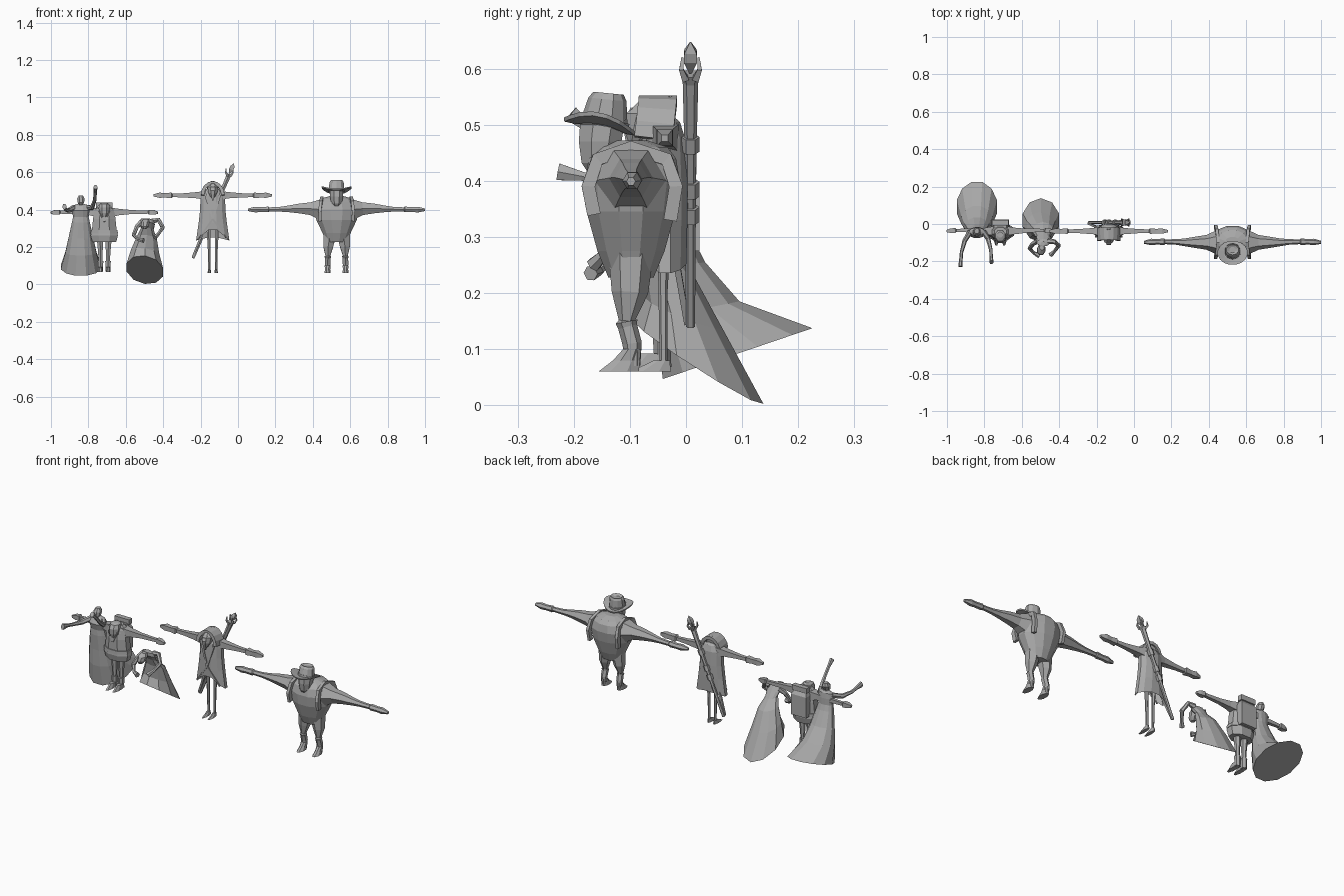
import bpy, bmesh, math
from mathutils import Vector as V

grey = bpy.data.materials.new("clay grey")
grey.diffuse_color = (0.4, 0.4, 0.4, 1)


def loft(name, rings, cap=(True, True)):
    """Skin a list of vertex rings into one flat-shaded object."""
    bm = bmesh.new()
    rs = [[bm.verts.new(p) for p in r] for r in rings]
    n = len(rs[0])
    for a, b in zip(rs, rs[1:]):
        for i in range(n):
            bm.faces.new((a[i], a[(i + 1) % n], b[(i + 1) % n], b[i]))
    if cap[0]:
        bm.faces.new(rs[0][::-1])
    if cap[1]:
        bm.faces.new(rs[-1])
    bmesh.ops.recalc_face_normals(bm, faces=bm.faces)
    me = bpy.data.meshes.new(name)
    bm.to_mesh(me)
    bm.free()
    me.materials.append(grey)
    ob = bpy.data.objects.new(name, me)
    bpy.context.collection.objects.link(ob)
    return ob


def stack(name, rows, n=8, cap=(True, True), sx=0):
    """Rows (x, y, z, rx, ry[, slope along y]) from bottom to top."""
    rings = []
    for x, y, z, rx, ry, *s in rows:
        k = s[0] if s else 0
        ring = []
        for i in range(n):
            a = 2 * math.pi * (i + 0.5) / n
            f = 1 / math.cos(math.pi / n) if n < 9 else 1
            dx, dy = rx * math.cos(a) * f, ry * math.sin(a) * f
            ring.append((x + dx, y + dy, z + k * dy + (sx * dx if k else 0)))
        rings.append(ring)
    return loft(name, rings, cap)


def tube(name, pts, n=4):
    """Points (x, y, z, r[, r2]); square by default, r is half the side."""
    ps = [V(p[:3]) for p in pts]
    ax = ps[-1] - ps[0]
    ref = V((0, 1, 0)) if abs(ax.y) < 0.75 * ax.length else V((1, 0, 0))
    f = 1 / math.cos(math.pi / n)
    rings = []
    for i, p in enumerate(pts):
        d = (ps[min(i + 1, len(ps) - 1)] - ps[max(i - 1, 0)]).normalized()
        u = d.cross(ref).normalized()
        v = d.cross(u)
        r, r2 = p[3], p[4] if len(p) > 4 else p[3]
        ang = [2 * math.pi * (k + 0.5) / n for k in range(n)]
        rings.append([ps[i] + u * r * f * math.cos(a) + v * r2 * f * math.sin(a) for a in ang])
    return loft(name, rings)


def box(name, c, s):
    x, y, z = c
    return stack(name, [(x, y, z - s[2] / 2, s[0] / 2, s[1] / 2), (x, y, z + s[2] / 2, s[0] / 2, s[1] / 2)], 4)


def both(name, x, pts, n=4):
    """Mirrored pair of limbs; x in the points is the offset from the centre."""
    for s, side in ((-1, "right"), (1, "left")):
        tube(f"{side}_{name}", [(x + s * p[0], *p[1:]) for p in pts], n)


# ---- tall dancer: trailing gown, arms held forward
X = -0.84
stack("tall_dancer_gown", [
    (X, .092, .092, .111, .138, .34), (X, .02, .17, .086, .078, .2), (X, -.012, .25, .068, .048, .1),
    (X, -.035, .33, .05, .031), (X, -.04, .36, .043, .025), (X, -.046, .395, .049, .03),
    (X, -.04, .423, .042, .02), (X, -.04, .432, .013, .012), (X, -.042, .445, .011, .011)], 12)
stack("tall_dancer_head", [
    (X, -.052, .425, .009, .009), (X, -.048, .437, .017, .02), (X, -.042, .458, .02, .024), (X, -.038, .475, .012, .014)])
tube("tall_dancer_low_arm", [(X - .035, -.04, .412, .013), (X - .065, -.09, .395, .011),
     (X - .082, -.15, .40, .008), (X - .085, -.185, .408, .008), (X - .088, -.228, .416, .015, .01)], 6)
tube("tall_dancer_raised_arm", [(X + .035, -.04, .412, .013), (X + .06, -.08, .41, .011),
     (X + .075, -.14, .455, .008), (X + .076, -.175, .495, .008), (X + .078, -.205, .52, .014, .01)], 6)

# ---- bowing dancer: tilted skirt, bent torso, curled arms
stack("bowing_dancer_gown", [
    (-.498, .02, .078, .102, .118, -.64), (-.497, -.005, .165, .08, .07, -.4), (-.487, -.035, .25, .055, .046, -.3),
    (-.485, -.067, .295, .035, .03, -.3), (-.485, -.09, .325, .042, .03, -.3),
    (-.485, -.1, .347, .034, .02, -.2), (-.487, -.105, .353, .012, .012)], 10, sx=-.13)
stack("bowing_dancer_head", [(-.5, -.148, .295, .01, .012), (-.498, -.145, .31, .02, .022),
      (-.495, -.135, .333, .022, .025), (-.492, -.125, .35, .012, .014)])
tube("bowing_dancer_left_arm", [(-.46, -.09, .338, .014), (-.425, -.095, .345, .011), (-.402, -.115, .305, .01),
     (-.425, -.145, .27, .008), (-.445, -.165, .25, .012)], 6)
tube("bowing_dancer_right_arm", [(-.515, -.09, .335, .014), (-.54, -.105, .31, .011), (-.558, -.13, .265, .01),
     (-.535, -.155, .24, .008), (-.505, -.17, .235, .012)], 6)

# ---- short traveller: tunic, hood, pack, outstretched arms
X, Y = -.715, -.042
stack("traveller_tunic", [(X, Y, .228, .064, .04), (X, Y, .262, .073, .048), (X, Y, .29, .066, .045),
      (X, Y, .35, .06, .045), (X, Y, .40, .053, .036), (X, Y, .422, .032, .024)])
stack("traveller_belt", [(X, Y, .272, .073, .05), (X, Y, .29, .071, .049)])
stack("traveller_head", [(X, Y - .04, .36, .014, .012), (X, Y - .03, .382, .028, .028), (X, Y - .025, .41, .03, .034),
      (X, Y - .02, .43, .026, .028), (X, Y - .015, .437, .014, .014)])
stack("traveller_collar", [(X, Y - .008, .385, .04, .044), (X, Y - .005, .41, .035, .033)])
tube("traveller_scarf", [(X, Y - .035, .39, .03, .012), (X, Y - .047, .335, .004, .004)])
stack("traveller_pack", [(X, .002, .275, .046, .022), (X, .002, .39, .046, .022), (X, -.008, .418, .034, .014)], 4)
box("traveller_bedroll", (X, .005, .425), (.09, .028, .028))
both("traveller_arm", X, [(.03, Y + .005, .385, .026), (.08, Y + .005, .387, .017), (.14, Y + .006, .387, .011),
     (.2, Y + .008, .386, .009), (.235, Y + .008, .386, .008), (.24, Y + .008, .386, .013),
     (.265, Y + .006, .385, .012), (.286, Y + .004, .383, .006)])
both("traveller_leg", X, [(.022, Y, .25, .018), (.021, Y, .17, .012), (.02, Y, .125, .01), (.02, Y, .124, .015),
     (.02, Y, .085, .013), (.02, Y, .068, .014)], 6)
for s in (-1, 1):
    stack("traveller_boot", [(X + s * .021, Y - .03, .066, .013, .042), (X + s * .021, Y - .016, .092, .011, .024)])

# ---- tall wanderer: long coat, peaked hood, staff on the back
X, Y = -.135, -.038
coat = stack("wanderer_coat", [(X, Y, .235, .092, .04), (X, Y, .33, .078, .042), (X, Y, .40, .07, .042),
             (X, Y, .475, .068, .038), (X, Y, .505, .045, .028), (X, Y, .515, .018, .016)], 12, (False, True))
for v in coat.data.vertices:          # notched hem, higher in the middle
    if v.co.z < .24:
        v.co.z += .075 * (1 - abs(v.co.x - X) / .09) * (1 if v.co.y < Y else .3)
for s in (-1, 1):                     # lapels meeting at the waist
    tube("wanderer_lapel", [(X + s * .042, Y - .036, .49, .006, .004), (X, Y - .043, .35, .005, .004),
         (X - s * .07, Y - .03, .25, .003, .003)])
stack("wanderer_head", [(X, Y - .055, .465, .01, .01), (X, Y - .045, .49, .024, .026), (X, Y - .035, .52, .028, .034),
      (X, Y - .025, .54, .018, .022)])
tube("wanderer_hood", [(X + .055 * math.cos(a), Y - .02 + .008 * math.sin(a), .475 + .068 * math.sin(a), .009, .034)
     for a in [math.pi * i / 8 for i in range(9)]])
tube("wanderer_hood_peak", [(X, Y - .005, .52, .03, .02), (X, Y + .014, .55, .008, .004)])
tube("wanderer_beak", [(X, Y - .05, .525, .012), (X, Y - .064, .50, .011), (X, Y - .062, .45, .004)])
both("wanderer_arm", X, [(.04, Y, .476, .025), (.08, Y, .477, .017), (.16, Y, .476, .011), (.215, Y, .476, .009),
     (.22, Y, .476, .015), (.255, Y, .476, .012), (.285, Y, .477, .014), (.317, Y, .476, .006)])
both("wanderer_leg", X, [(.025, Y, .36, .012), (.02, Y - .003, .2, .007), (.018, Y - .002, .075, .006)], 6)
for s in (-1, 1):
    stack("wanderer_shoe", [(X + s * .018, Y - .025, .06, .01, .036), (X + s * .018, Y - .005, .08, .007, .014)])


def on_staff(z):
    return (-.24 + (z - .14) * .43, .008, z)


tube("staff", [(*on_staff(z), r) for z, r in ((.14, .007), (.3, .008), (.44, .009), (.575, .012), (.59, .016))], 6)
for z in (.34, .385, .465):
    tube("staff_band", [(*on_staff(z - .013), .014), (*on_staff(z + .013), .014)], 6)
x, y, z = on_staff(.59)
for i in range(4):                    # claw holding a crystal
    a = math.pi * (i / 2 + .25)
    c, s = math.cos(a), math.sin(a)
    tube("staff_claw", [(x + .012 * c, y + .012 * s, z - .01, .006), (x + .027 * c, y + .023 * s, z + .008, .004),
         (x + .024 * c, y + .02 * s, z + .03, .002)])
tube("staff_crystal", [(*on_staff(.592), .002), (*on_staff(.615), .012), (*on_staff(.63), .011), (*on_staff(.647), .001)])
tube("sheath", [(-.17, Y + .01, .32, .006), (-.243, Y + .04, .145, .005)])

# ---- broad fighter: barrel torso, big sleeves, brimmed hat
X, Y = .527, -.098
stack("fighter_torso", [(X, Y, .228, .058, .042), (X, Y, .275, .078, .062), (X, Y, .345, .112, .082),
      (X, Y + .002, .40, .125, .088), (X, Y + .003, .44, .1, .08), (X, Y + .005, .46, .082, .062),
      (X, Y, .472, .04, .03)], 12)
both("fighter_arm", X, [(.08, Y, .40, .058), (.14, Y, .405, .034), (.2, Y, .406, .026), (.255, Y, .404, .018),
     (.3, Y + .002, .402, .013), (.36, Y + .003, .401, .011), (.365, Y + .003, .401, .015), (.405, Y + .003, .4, .013),
     (.435, Y + .002, .4, .015), (.473, Y, .399, .007)], 6)
both("fighter_strap", X, [(.088, Y - .066, .34, .012, .008), (.09, Y - .076, .39, .012, .008),
     (.084, Y - .06, .438, .012, .008), (.078, Y, .459, .012, .008), (.084, Y + .064, .438, .012, .008),
     (.09, Y + .08, .39, .012, .008), (.086, Y + .07, .33, .012, .008)])
both("fighter_leg", X, [(.036, Y, .27, .035), (.045, Y - .002, .2, .026, .028), (.047, Y - .008, .15, .012),
     (.047, Y - .008, .149, .017), (.047, Y - .006, .14, .015), (.048, Y + .002, .11, .015), (.048, Y + .004, .07, .011)], 6)
for s in (-1, 1):
    stack("fighter_boot", [(X + s * .048, Y - .022, .06, .017, .036), (X + s * .048, Y - .008, .08, .014, .024),
          (X + s * .048, Y + .002, .1, .016, .016)])
stack("fighter_head", [(X, Y - .06, .408, .014, .012), (X, Y - .058, .432, .028, .03), (X, Y - .055, .47, .035, .038),
      (X, Y - .05, .51, .036, .04)])
brim = stack("hat_brim", [(X, Y - .054, .492, .05, .045, -.2), (X, Y - .056, .492, .08, .064, -.2),
             (X, Y - .056, .499, .081, .065, -.2), (X, Y - .054, .5, .048, .044, -.2)], 16)
for v in brim.data.vertices:          # curl the sides of the brim upward
    v.co.z += 3.5 * (v.co.x - X) ** 2
stack("hat_band", [(X, Y - .048, .497, .047, .044, -.2), (X, Y - .046, .51, .046, .043, -.2)], 10)
stack("hat_crown", [(X, Y - .048, .5, .044, .042, -.2), (X, Y - .042, .545, .04, .034, -.1),
      (X, Y - .04, .556, .033, .027, -.1), (X, Y - .04, .549, .018, .016)], 10)
